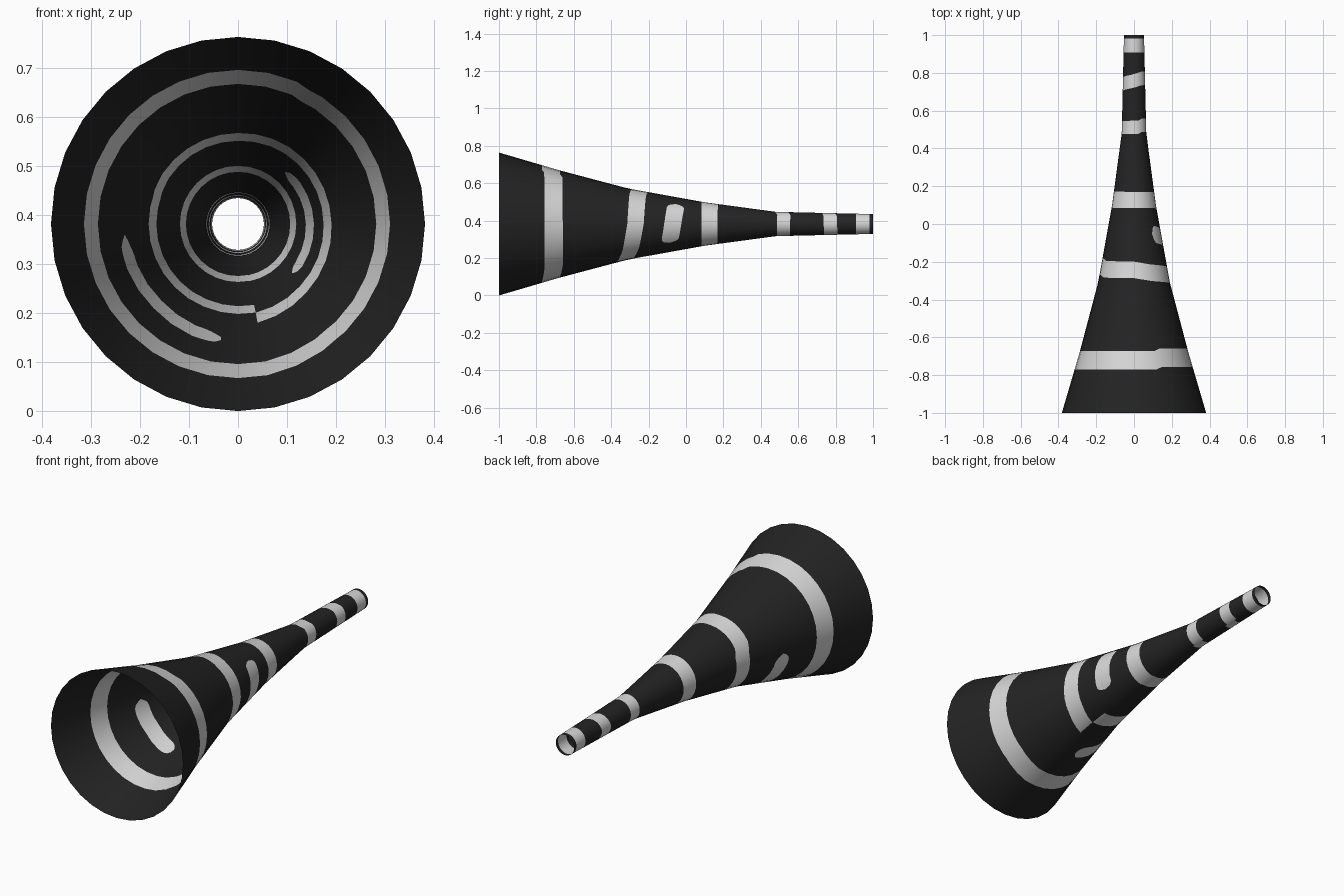
import bpy, math

if "Cube" in bpy.data.objects:
    bpy.data.objects.remove(bpy.data.objects["Cube"])

SIDES, SUB = 32, 4            # horn facets, columns per facet
START = -78.75                # seam angle, seen from the front
CZ = 0.382                    # axis height
PROFILE = [(-1, .382), (-.68, .288), (-.31, .19), (.1, .116), (.48, .065), (1, .053)]

# stripes: (half width, first angle, last angle, [(angle, centre y), ...])
FULL = (-999, 999)
STRIPES = [
    (.049, *FULL, [(-79, -.722), (-50, -.707), (62, -.709), (68, -.722), (282, -.722)]),
    (.042, 187, 262, [(187, -.475), (225, -.47), (262, -.49)]),
    (.044, *FULL, [(-79, -.325), (-45, -.295), (0, -.27), (60, -.258), (90, -.243),
                   (150, -.24), (165, -.225), (250, -.225), (282, -.235)]),
    (.046, -42, 47, [(-42, -.088), (47, -.052)]),
    (.043, *FULL, [(-79, .125), (282, .13)]),
    (.035, *FULL, [(-79, .52), (50, .523), (70, .512), (282, .51)]),
    (.036, *FULL, [(-79, .775), (50, .77), (100, .755), (180, .74), (282, .76)]),
    (.036, *FULL, [(-79, .945), (282, .945)]),
]


def lerp(pts, t):
    if t <= pts[0][0]:
        return pts[0][1]
    for (a, p), (b, q) in zip(pts, pts[1:]):
        if t <= b:
            return p + (q - p) * (t - a) / (b - a)
    return pts[-1][1]


def edges(stripe, ang):
    half, a0, a1, pts = stripe
    if a0 > -900:             # short dash with rounded ends
        d = min(ang - a0, a1 - ang) / 11
        half *= 0.05 if d <= 0 else math.sqrt(max(.003, 1 - (1 - min(d, 1)) ** 2))
    c = lerp(pts, ang)
    return [c - half, c + half]


def material(name, v):
    m = bpy.data.materials.new(name)
    m.diffuse_color = (v, v, v, 1)
    m.use_nodes = True
    m.node_tree.nodes["Principled BSDF"].inputs["Base Color"].default_value = m.diffuse_color
    return m


# horn surface: rows follow the stripe edges, columns run around the axis
STEPS = 4
cols = SIDES * SUB
verts, normals, faces, mats = [], [], [], []
for i in range(cols + 1):
    ang = START + 360 * i / cols
    side, f = divmod(i, SUB)
    f /= SUB
    p = math.radians(START + 360 * side / SIDES)
    q = math.radians(START + 360 * (side + 1) / SIDES)
    ux = math.cos(p) * (1 - f) + math.cos(q) * f
    uz = math.sin(p) * (1 - f) + math.sin(q) * f
    marks = [-1] + [e for s in STRIPES for e in edges(s, ang)] + [1]
    ys = [a + (b - a) * k / STEPS for a, b in zip(marks, marks[1:]) for k in range(STEPS)] + [1]
    for y in ys:
        r = lerp(PROFILE, y)
        verts.append((ux * r, y, CZ + uz * r))
        slope = (lerp(PROFILE, y - .1) - lerp(PROFILE, y + .1)) / (min(y + .1, 1) - max(y - .1, -1))
        t = math.radians(ang)
        n = math.hypot(1, slope)
        normals.append((math.cos(t) / n, slope / n, math.sin(t) / n))
rows = len(ys)
for i in range(cols):
    mid = START + 360 * (i + .5) / cols
    for j in range(rows - 1):
        a = i * rows + j
        faces.append((a, a + 1, a + rows + 1, a + rows))
        gap = j // STEPS      # odd gaps lie inside a stripe
        inside = gap % 2 == 1 and STRIPES[gap // 2][1] < mid < STRIPES[gap // 2][2]
        mats.append(1 if inside else 0)

mesh = bpy.data.meshes.new("horn")
mesh.from_pydata(verts, [], faces)
mesh.materials.append(material("black", .017))
mesh.materials.append(material("pale grey", .68))
for poly, m in zip(mesh.polygons, mats):
    poly.material_index = m
    poly.use_smooth = True
mesh.update()
mesh.normals_split_custom_set_from_vertices(normals)
horn = bpy.data.objects.new("striped_horn", mesh)
bpy.context.collection.objects.link(horn)
